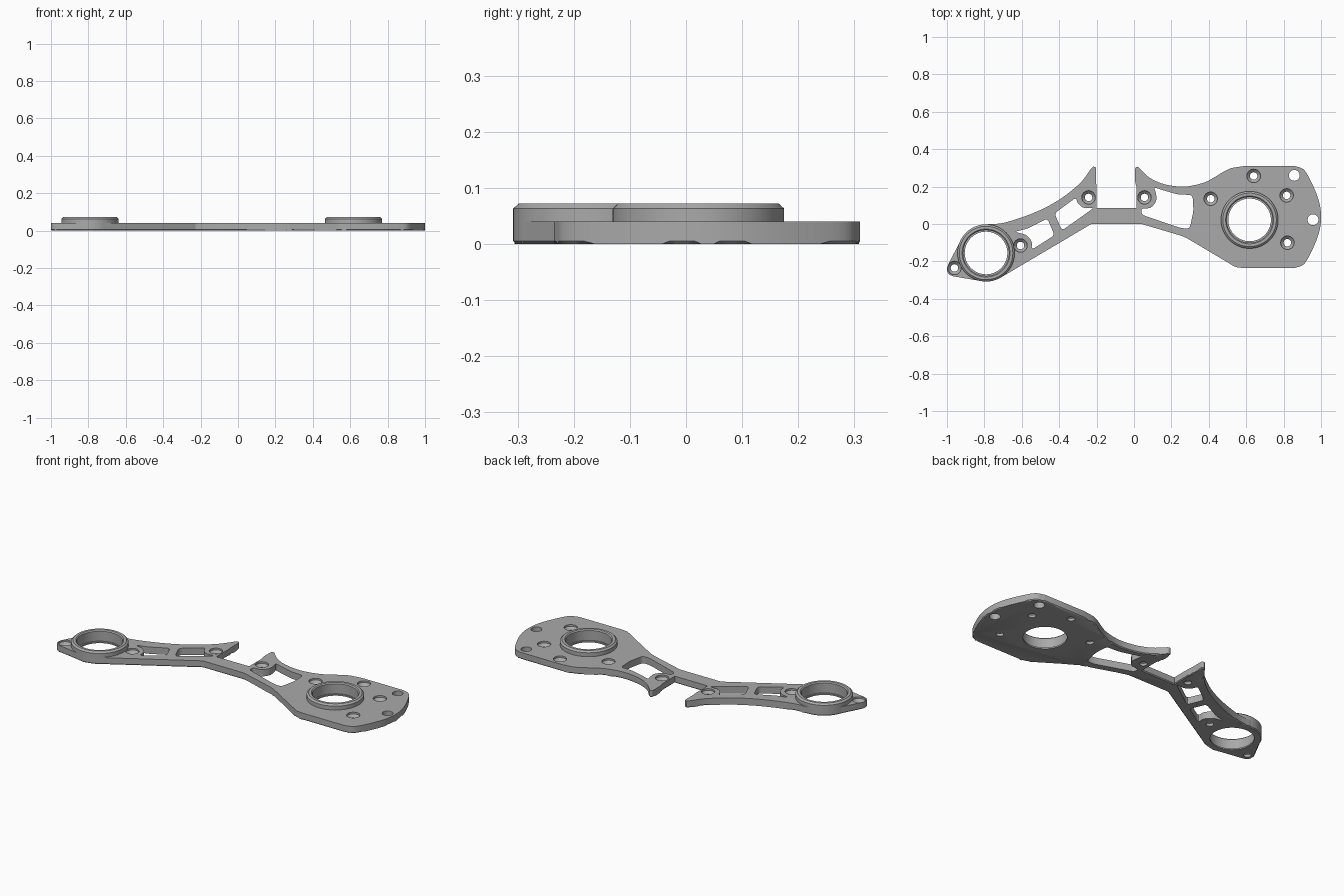
import bpy, bmesh, math
from mathutils import Vector

old = bpy.data.objects.get("Cube")
if old:
    bpy.data.objects.remove(old)

metal = bpy.data.materials.new("satin grey")
metal.use_nodes = True
GREY = (0.4, 0.4, 0.4, 1)
metal.diffuse_color = GREY
metal.node_tree.nodes["Principled BSDF"].inputs["Base Color"].default_value = GREY

THICK, RING_TOP = 0.04, 0.072


def spline(pts, steps=6):
    """Smooth open curve through the points, without its last point."""
    p = [Vector(q) for q in pts]
    if len(p) == 2:
        return [p[0]]
    p = [2 * p[0] - p[1]] + p + [2 * p[-1] - p[-2]]
    out = []
    for a, b, c, d in zip(p, p[1:], p[2:], p[3:]):
        for i in range(steps):
            t = i / steps
            out.append(b + (c - a) * t / 2 + (a * 2 - b * 5 + c * 4 - d) * t * t / 2
                       + (b * 3 - a - c * 3 + d) * t ** 3 / 2)
    return out


def rounded(pts, radius, steps=4):
    """Closed polygon with softened corners."""
    p = [Vector(q) for q in pts]
    out = []
    for i, b in enumerate(p):
        u, v = p[i - 1] - b, p[(i + 1) % len(p)] - b
        start = b + u.normalized() * min(radius, u.length * 0.45)
        end = b + v.normalized() * min(radius, v.length * 0.45)
        for k in range(steps + 1):
            t = k / steps
            out.append(start * (1 - t) ** 2 + b * 2 * t * (1 - t) + end * t * t)
    return out


def prism(bm, pts, low, high):
    """Extrude a flat outline and return its bottom face."""
    face = bm.faces.new([bm.verts.new((q[0], q[1], low)) for q in pts])
    top = bmesh.ops.extrude_face_region(bm, geom=[face], use_keep_orig=True)["geom"]
    for v in top:
        if isinstance(v, bmesh.types.BMVert):
            v.co.z = high
    return face


def lathe(bm, centre, profile, sides, closed):
    """Turn a radius and height profile about a vertical axis."""
    rows = [[bm.verts.new((centre[0] + r * math.cos(math.tau * i / sides),
                           centre[1] + r * math.sin(math.tau * i / sides), z))
             for i in range(sides)] for r, z in profile]
    pairs = list(zip(rows, rows[1:]))
    if closed:
        pairs.append((rows[-1], rows[0]))
    else:
        bm.faces.new(rows[0])
        bm.faces.new(rows[-1])
    for a, b in pairs:
        for i in range(sides):
            j = (i + 1) % sides
            bm.faces.new((a[i], a[j], b[j], b[i]))


def finish(bm, name):
    bmesh.ops.recalc_face_normals(bm, faces=bm.faces[:])
    mesh = bpy.data.meshes.new(name)
    bm.to_mesh(mesh)
    bm.free()
    mesh.materials.append(metal)
    ob = bpy.data.objects.new(name, mesh)
    bpy.context.collection.objects.link(ob)
    return ob


def smooth(ob):
    bpy.ops.object.select_all(action="DESELECT")
    ob.select_set(True)
    bpy.context.view_layer.objects.active = ob
    bpy.ops.object.shade_smooth_by_angle(angle=math.radians(30))


# Plate outline, clockwise from the foot of the notch
spans = [
    [(-.2, .085), (.013, .085)],
    [(.013, .085), (.013, .2)],
    [(.013, .2), (.006, .23), (.006, .29), (.012, .305), (.025, .303)],
    [(.025, .303), (.083, .248), (.165, .212), (.27, .2), (.37, .22), (.43, .25),
     (.51, .295), (.59, .31)],
    [(.59, .31), (.86, .31)],
    [(.86, .31), (.913, .285), (.966, .185), (.993, .105), (1, .038), (.993, -.03),
     (.966, -.11), (.913, -.21), (.86, -.235)],
    [(.86, -.235), (.58, -.235)],
    [(.58, -.235), (.54, -.228), (.5, -.205)],
    [(.5, -.205), (.29, -.08)],
    [(.29, -.08), (.26, -.066), (.22, -.053)],
    [(.22, -.053), (.04, 0)],
    [(.04, 0), (-.228, 0)],
    [(-.228, 0), (-.71, -.285)],
    [(-.71, -.285), (-.75, -.302), (-.81, -.306)],
    [(-.81, -.306), (-.965, -.28)],
    [(-.965, -.28), (-.99, -.268), (-1, -.245), (-.993, -.215)],
    [(-.993, -.215), (-.925, -.085)],
    [(-.925, -.085), (-.87, -.024), (-.79, -.002)],
    [(-.79, -.002), (-.69, .008), (-.53, .062), (-.4, .13), (-.29, .217), (-.228, .297),
     (-.213, .306), (-.203, .295), (-.203, .23), (-.2, .2)],
    [(-.2, .2), (-.2, .085)],
]
bm = bmesh.new()
bottom = prism(bm, [q for s in spans for q in spline(s)], 0, THICK)
bmesh.ops.bevel(bm, geom=list(bottom.edges), offset=0.005, segments=1, affect="EDGES")
plate = finish(bm, "arm_plate")

# Cutters: lightening windows, screw holes and ring seats
windows = [
    [(-.425, .056), (-.31, .142), (-.302, .11), (-.27, .084), (-.212, .088), (-.385, -.035)],
    [(-.64, -.042), (-.57, -.025), (-.463, .03), (-.425, -.06), (-.548, -.138),
     (-.545, -.09), (-.58, -.055)],
    [(.105, .198), (.15, .182), (.235, .158), (.313, .155), (.318, .07), (.298, -.025),
     (.25, -.022), (.04, .05), (.04, .085), (.09, .083), (.122, .125), (.117, .17)],
]
screws = [(-.96, -.235), (-.607, -.115), (-.243, .142), (.056, .142),
          (.41, .135), (.64, .257), (.816, .153), (.82, -.1)]
slots = [(.857, .26), (.957, .023)]
rings = {"right_ring": (-.791, -.155), "left_ring": (.618, .022)}
LOW, HIGH = -0.02, 0.1
bm = bmesh.new()
for w in windows:
    prism(bm, rounded(w, 0.02), LOW, HIGH)
for c in screws:
    lathe(bm, c, [(.02, LOW), (.02, .015), (.036, .03), (.036, HIGH)], 24, False)
for c in slots:
    lathe(bm, c, [(.029, LOW), (.029, HIGH)], 24, False)
for c in rings.values():
    lathe(bm, c, [(.148, LOW), (.148, HIGH)], 64, False)
cutter = finish(bm, "hole_cutter")
cutter.hide_render = True

mod = plate.modifiers.new("holes", "BOOLEAN")
mod.operation, mod.solver, mod.object = "DIFFERENCE", "EXACT", cutter
bpy.context.view_layer.objects.active = plate
plate.select_set(True)
bpy.ops.object.modifier_apply(modifier=mod.name)
bpy.data.objects.remove(cutter)
smooth(plate)

# Raised bearing rings with chamfered rims and a lower lip
for name, c in rings.items():
    bm = bmesh.new()
    lathe(bm, c, [(.148, 0), (.153, .005), (.153, RING_TOP - .009), (.143, RING_TOP),
                  (.128, RING_TOP), (.122, RING_TOP - .006), (.122, .008), (.114, .008),
                  (.114, 0)], 64, True)
    smooth(finish(bm, name))
